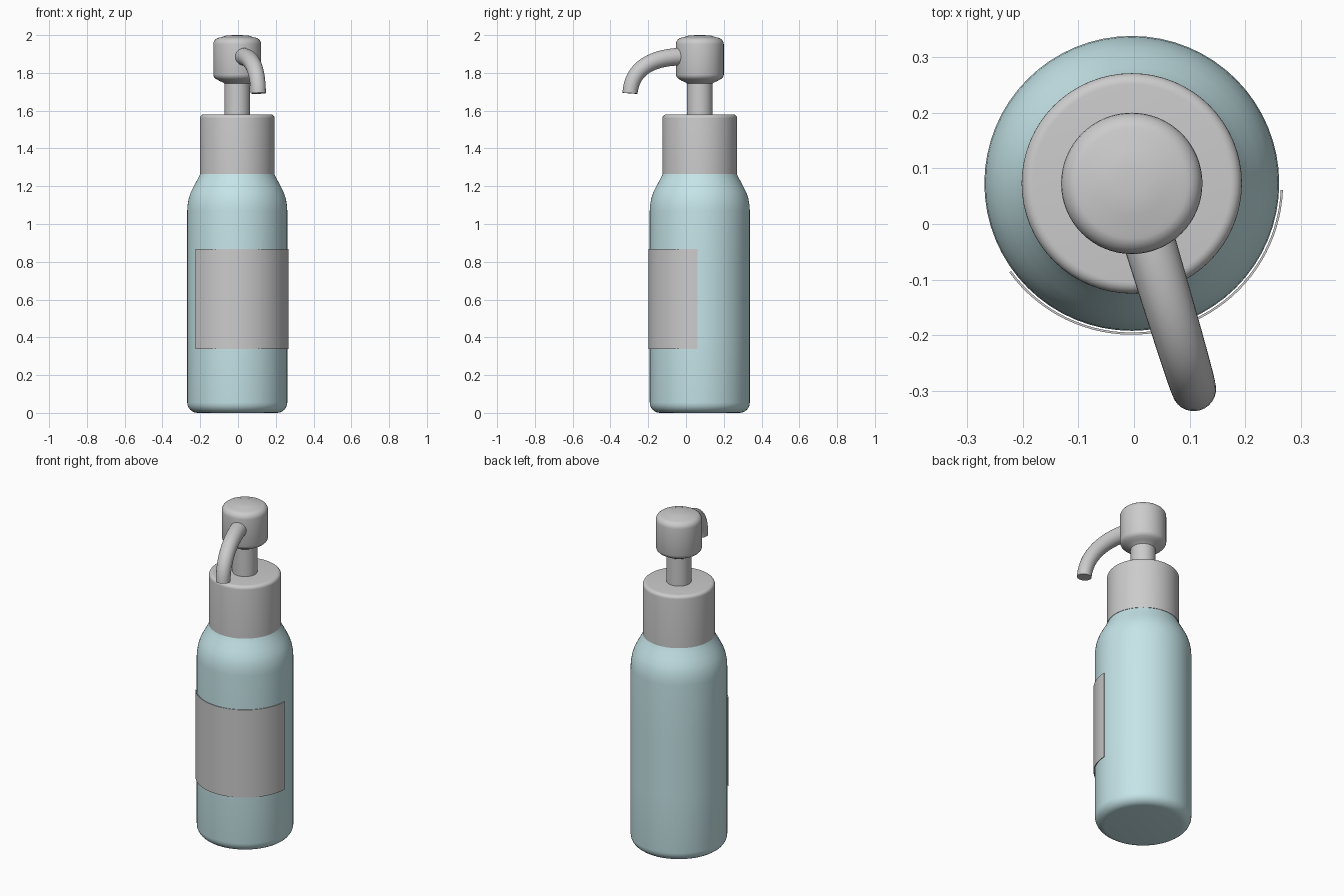
import bpy, bmesh, math
from mathutils import Vector

if "Cube" in bpy.data.objects:
    bpy.data.objects.remove(bpy.data.objects["Cube"])

CX, CY = -0.004, 0.073          # pump axis
SEG = 64


def finish(name, bm, angle=35):
    bmesh.ops.recalc_face_normals(bm, faces=bm.faces[:])
    me = bpy.data.meshes.new(name)
    bm.to_mesh(me)
    bm.free()
    ob = bpy.data.objects.new(name, me)
    bpy.context.collection.objects.link(ob)
    bpy.ops.object.select_all(action='DESELECT')
    ob.select_set(True)
    bpy.context.view_layer.objects.active = ob
    bpy.ops.object.shade_smooth_by_angle(angle=math.radians(angle))
    return ob


def skin(bm, rings):
    """Bridge successive vertex rings and cap both ends."""
    n = len(rings[0])
    for a, b in zip(rings, rings[1:]):
        for i in range(n):
            j = (i + 1) % n
            bm.faces.new((a[i], a[j], b[j], b[i]))
    bm.faces.new(rings[0])
    bm.faces.new(rings[-1])


def lathe(name, profile):
    bm = bmesh.new()
    ang = [2 * math.pi * i / SEG for i in range(SEG)]
    skin(bm, [[bm.verts.new((CX + r * math.cos(a), CY + r * math.sin(a), z))
               for a in ang] for r, z in profile])
    return finish(name, bm)


def fillet(r, z, f, up, n=6):
    """Quarter-round corner points, listed from low to high."""
    pts = []
    for i in range(n + 1):
        t = math.pi / 2 * i / n
        c, s = math.cos(t), math.sin(t)
        pts.append((r - f + f * c, z - f + f * s) if up
                   else (r - f + f * s, z + f - f * c))
    return pts


# Bottle with rounded base and sloping shoulder
bottle = lathe("bottle", fillet(0.265, 0.0, 0.055, False) + [
    (0.265, 0.4), (0.265, 0.75), (0.265, 1.07), (0.263, 1.10), (0.257, 1.135),
    (0.246, 1.168), (0.230, 1.20), (0.211, 1.235), (0.197, 1.262), (0.188, 1.285)])
mat = bpy.data.materials.new("pale_blue")
mat.diffuse_color = (0.56, 0.78, 0.81, 1)
mat.use_nodes = True
mat.node_tree.nodes["Principled BSDF"].inputs["Base Color"].default_value = mat.diffuse_color
bottle.data.materials.append(mat)

# Screw collar, pump stem and pump head
lathe("collar", [(0.19, 1.262), (0.198, 1.265)] + fillet(0.198, 1.58, 0.02, True))
lathe("stem", [(0.068, 1.57), (0.068, 1.80)])
lathe("pump_head", [(0.066, 1.742), (0.073, 1.748), (0.093, 1.757), (0.113, 1.768),
                    (0.123, 1.778), (0.127, 1.79)]
      + fillet(0.127, 1.987, 0.036, True) + [(0.06, 1.997), (0.02, 2.0)])

# Curved spout: a tapering tube swept along a bezier in a vertical plane
out = Vector((0.112, -0.371, 0)).normalized()
side = Vector((-out.y, out.x, 0))
up = Vector((0, 0, 1))
P = [(0.09, 1.886), (0.27, 1.886), (0.376, 1.82), (0.386, 1.692)]
bm = bmesh.new()
rings, N, M = [], 20, 28
for k in range(N + 1):
    t = k / N
    w = ((1 - t)**3, 3 * t * (1 - t)**2, 3 * t * t * (1 - t), t**3)
    d = ((1 - t)**2, 2 * t * (1 - t), t * t)
    s, z = (sum(w[i] * P[i][c] for i in range(4)) for c in (0, 1))
    ds, dz = (sum(d[i] * (P[i + 1][c] - P[i][c]) for i in range(3)) for c in (0, 1))
    nrm = (up * ds - out * dz).normalized()
    rad = 0.047 - 0.007 * t
    mid = Vector((CX, CY, z)) + out * s
    rings.append([bm.verts.new(mid + rad * (side * math.cos(a) + nrm * math.sin(a)))
                  for a in (2 * math.pi * i / M for i in range(M))])
skin(bm, rings)
finish("spout", bm)

# Thin label wrapped around the front
bm = bmesh.new()
a0, a1, K = math.radians(-144), math.radians(-2.5), 40
loops = []
for k in range(K + 1):
    a = a0 + (a1 - a0) * k / K
    loops.append([bm.verts.new((CX + r * math.cos(a), CY + r * math.sin(a), z))
                  for r, z in ((0.268, 0.337), (0.272, 0.337),
                               (0.272, 0.868), (0.268, 0.868))])
skin(bm, loops)
finish("label", bm)
